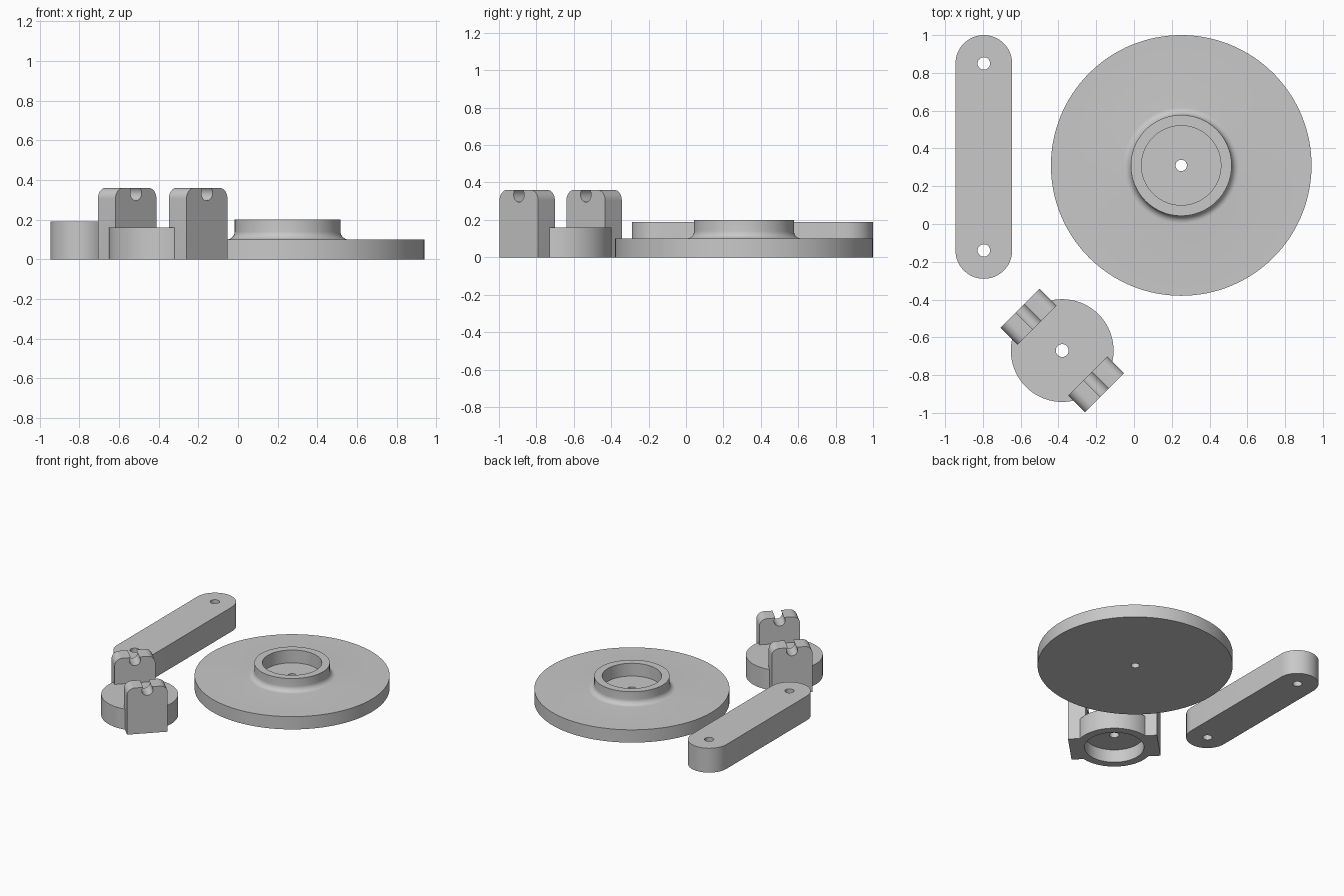
import bpy, bmesh, math
from mathutils import Matrix

if "Cube" in bpy.data.objects:
    bpy.data.objects.remove(bpy.data.objects["Cube"])

grey = bpy.data.materials.new("grey_plastic")
grey.diffuse_color = (0.58, 0.58, 0.58, 1)
grey.use_nodes = True
grey.node_tree.nodes["Principled BSDF"].inputs["Base Color"].default_value = grey.diffuse_color


def finish(bm, name, matrix):
    bmesh.ops.recalc_face_normals(bm, faces=bm.faces[:])
    bm.transform(matrix)
    me = bpy.data.meshes.new(name)
    bm.to_mesh(me)
    bm.free()
    ob = bpy.data.objects.new(name, me)
    bpy.context.collection.objects.link(ob)
    me.materials.append(grey)
    return ob


def lathe(name, profile, x, y, n=96):
    """Revolve a closed (radius, z) loop about a vertical axis."""
    bm = bmesh.new()
    rings = [[bm.verts.new((r * math.cos(2 * math.pi * i / n),
                            r * math.sin(2 * math.pi * i / n), z)) for r, z in profile]
             for i in range(n)]
    for i in range(n):
        a, b = rings[i], rings[(i + 1) % n]
        for j in range(len(profile)):
            k = (j + 1) % len(profile)
            bm.faces.new((a[j], b[j], b[k], a[k]))
    return finish(bm, name, Matrix.Translation((x, y, 0)))


def prism(name, outline, depth, matrix):
    """Extrude a flat outline along its local z."""
    bm = bmesh.new()
    face = bm.faces.new([bm.verts.new((u, v, 0)) for u, v in outline])
    ext = bmesh.ops.extrude_face_region(bm, geom=[face])["geom"]
    bmesh.ops.translate(bm, vec=(0, 0, depth),
                        verts=[g for g in ext if isinstance(g, bmesh.types.BMVert)])
    return finish(bm, name, matrix)


def arc(cx, cy, r, start, end, n):
    return [(cx + r * math.cos(math.radians(start + (end - start) * i / n)),
             cy + r * math.sin(math.radians(start + (end - start) * i / n)))
            for i in range(n + 1)]


def rod(x, y, r, z0, z1, n=64):
    return prism("cutter", arc(0, 0, r, 0, 360, n)[:-1], z1 - z0,
                 Matrix.Translation((x, y, z0)))


def combine(target, tool, operation):
    mod = target.modifiers.new("bool", 'BOOLEAN')
    mod.object, mod.operation, mod.solver = tool, operation, 'EXACT'
    bpy.context.view_layer.objects.active = target
    bpy.ops.object.modifier_apply(modifier=mod.name)
    bpy.data.objects.remove(tool, do_unlink=True)


# Round base with filleted collar, recess and centre hole
fillet = arc(0.307, 0.14, 0.04, 270, 180, 8)
disc = lathe("base_disc", [(0.03, 0), (0.69, 0), (0.69, 0.1)] + fillet +
             [(0.267, 0.2), (0.21, 0.2), (0.21, 0.1), (0.03, 0.1)], 0.25, 0.31, 128)

# Link bar with rounded ends and two pin holes
bar = prism("link_bar", arc(0, 0.495, 0.15, 0, 180, 32) + arc(0, -0.495, 0.15, 180, 360, 32),
            0.19, Matrix.Translation((-0.795, 0.355, 0)))
for y in (0.85, -0.14):
    combine(bar, rod(-0.795, y, 0.033, -0.1, 0.3, 32), 'DIFFERENCE')

# Hub cap with two notched clips standing on opposite sides
HX, HY = -0.38, -0.67
hub = rod(HX, HY, 0.272, 0, 0.16, 96)
hub.name = "clip_hub"
W, H, R = 0.146, 0.36, 0.055
a = math.degrees(math.asin(0.025 / 0.04))
clip = ([(-W, 0), (W, 0)] + arc(W - R, H - R, R, 0, 90, 8) +
        arc(0, H - 0.025, 0.04, a, -180 - a, 20) + arc(-W + R, H - R, R, 90, 180, 8))
for turn in (-45, 135):
    place = (Matrix.Translation((HX, HY, 0)) @ Matrix.Rotation(math.radians(turn + 90), 4, 'Z')
             @ Matrix.Translation((0, -0.19, 0)) @ Matrix.Rotation(math.radians(90), 4, 'X'))
    combine(hub, prism("clip", clip, 0.126, place), 'UNION')
combine(hub, rod(HX, HY, 0.21, -0.1, 0.1, 96), 'DIFFERENCE')
combine(hub, rod(HX, HY, 0.034, -0.1, 0.3, 32), 'DIFFERENCE')

# Smooth the curved walls, keep edges sharp
for ob in (disc, bar, hub):
    bpy.ops.object.select_all(action='DESELECT')
    ob.select_set(True)
    bpy.context.view_layer.objects.active = ob
    bpy.ops.object.shade_smooth_by_angle(angle=math.radians(30))
